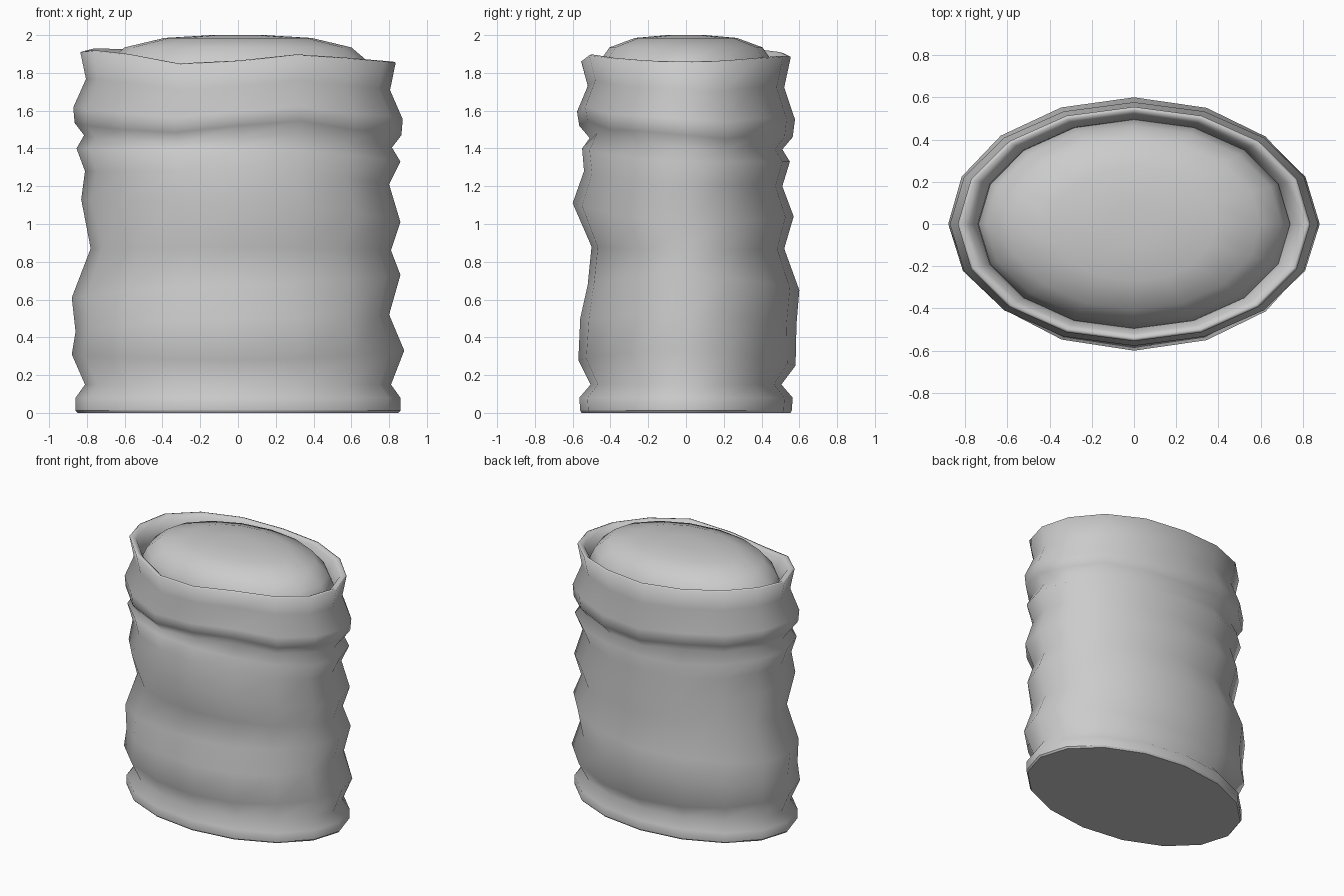
import bpy, bmesh
from math import sin, cos, pi, radians

if "Cube" in bpy.data.objects:
    bpy.data.objects.remove(bpy.data.objects["Cube"])

N = 16
ANG = [2 * pi * i / N for i in range(N)]


def blend(vals, a):
    """Blend values given for right, back, left, front at angle a."""
    c, s = cos(a), sin(a)
    r, b, l, f = vals
    return (r if c > 0 else l) * c * c + (b if s > 0 else f) * s * s


def ring(zs, rs):
    """One ring from compass heights and compass radii."""
    pts = []
    for a in ANG:
        c, s = cos(a), sin(a)
        # radius relative to a base ellipse, blended round the ring
        k = blend((rs[0] / .83, rs[1] / .55, rs[2] / .83, rs[3] / .55), a)
        pts.append((.83 * k * c, .55 * k * s, blend(zs, a)))
    return pts


def oval(rx, ry, z):
    """Plain elliptical ring; z is a height or one height per corner."""
    zl = z if isinstance(z, list) else [z] * N
    return [(rx * cos(a), ry * sin(a), h) for a, h in zip(ANG, zl)]


def loft(name, rings, cap_start=False, cap_end=False, angle=75):
    bm = bmesh.new()
    vs = [[bm.verts.new(p) for p in r] for r in rings]
    for lo, hi in zip(vs, vs[1:]):
        for i in range(N):
            j = (i + 1) % N
            bm.faces.new((lo[i], lo[j], hi[j], hi[i]))
    if cap_start:
        bm.faces.new(vs[0][::-1])
    if cap_end:
        bm.faces.new(vs[-1])
    me = bpy.data.meshes.new(name)
    bm.to_mesh(me)
    bm.free()
    ob = bpy.data.objects.new(name, me)
    bpy.context.collection.objects.link(ob)
    bpy.ops.object.select_all(action='DESELECT')
    ob.select_set(True)
    bpy.context.view_layer.objects.active = ob
    bpy.ops.object.shade_smooth_by_angle(angle=radians(angle))
    return ob


# cuff hem and rim heights, counter-clockwise from the right side
hem = [1.47, 1.45, 1.475, 1.46, 1.46, 1.50, 1.51, 1.53,
       1.535, 1.52, 1.50, 1.485, 1.52, 1.545, 1.50, 1.49]
rim = [1.855, 1.86, 1.875, 1.885, 1.885, 1.905, 1.92, 1.925,
       1.91, 1.915, 1.895, 1.845, 1.86, 1.893, 1.875, 1.86]


def up(t, d=0):
    """Heights a fraction t of the way from hem to rim."""
    return [h + (r - h) * t + d for h, r in zip(hem, rim)]


# wrinkled sack skin: (heights), (radii) at right, back, left, front
folds = [
    ((.33, .25, .31, .28), (.88, .58, .88, .57)),
    ((.52, .47, .43, .50), (.80, .585, .86, .56)),
    ((.73, .65, .61, .68), (.86, .60, .88, .52)),
    ((.86, .87, .87, .88), (.81, .52, .78, .50)),
    ((1.01, 1.04, 1.13, 1.11), (.86, .57, .83, .60)),
    ((1.21, 1.20, 1.28, 1.28), (.80, .51, .81, .54)),
    ((1.33, 1.33, 1.40, 1.40), (.86, .55, .855, .55)),
]
skin = [oval(.86, .56, .012), oval(.86, .565, .08), oval(.81, .505, .15)]
skin += [ring(z, r) for z, r in folds]
# neck under the cuff, bulging hem, waist, thick rim and inner wall
skin += [
    oval(.815, .51, up(0, -.065)),
    oval(.865, .565, hem),
    oval(.872, .577, up(.22)),
    oval(.805, .52, up(.62)),
    oval(.835, .555, rim),
    oval(.82, .54, up(1, .005)),
    oval(.78, .52, up(1, -.015)),
    oval(.74, .495, up(.75)),
    oval(.73, .49, 1.70),
]
loft("sack_with_cuff", skin, angle=100)

# flat underside with a small chamfer
loft("sack_base", [oval(.85, .553, 0), oval(.86, .56, .012)], cap_start=True, angle=30)

# domed contents
loft("contents", [
    oval(.72, .48, 1.68), oval(.74, .495, 1.77), oval(.70, .465, 1.85),
    oval(.60, .405, 1.935), oval(.39, .27, 1.985), oval(.14, .10, 2.0),
], cap_start=True, cap_end=True)
